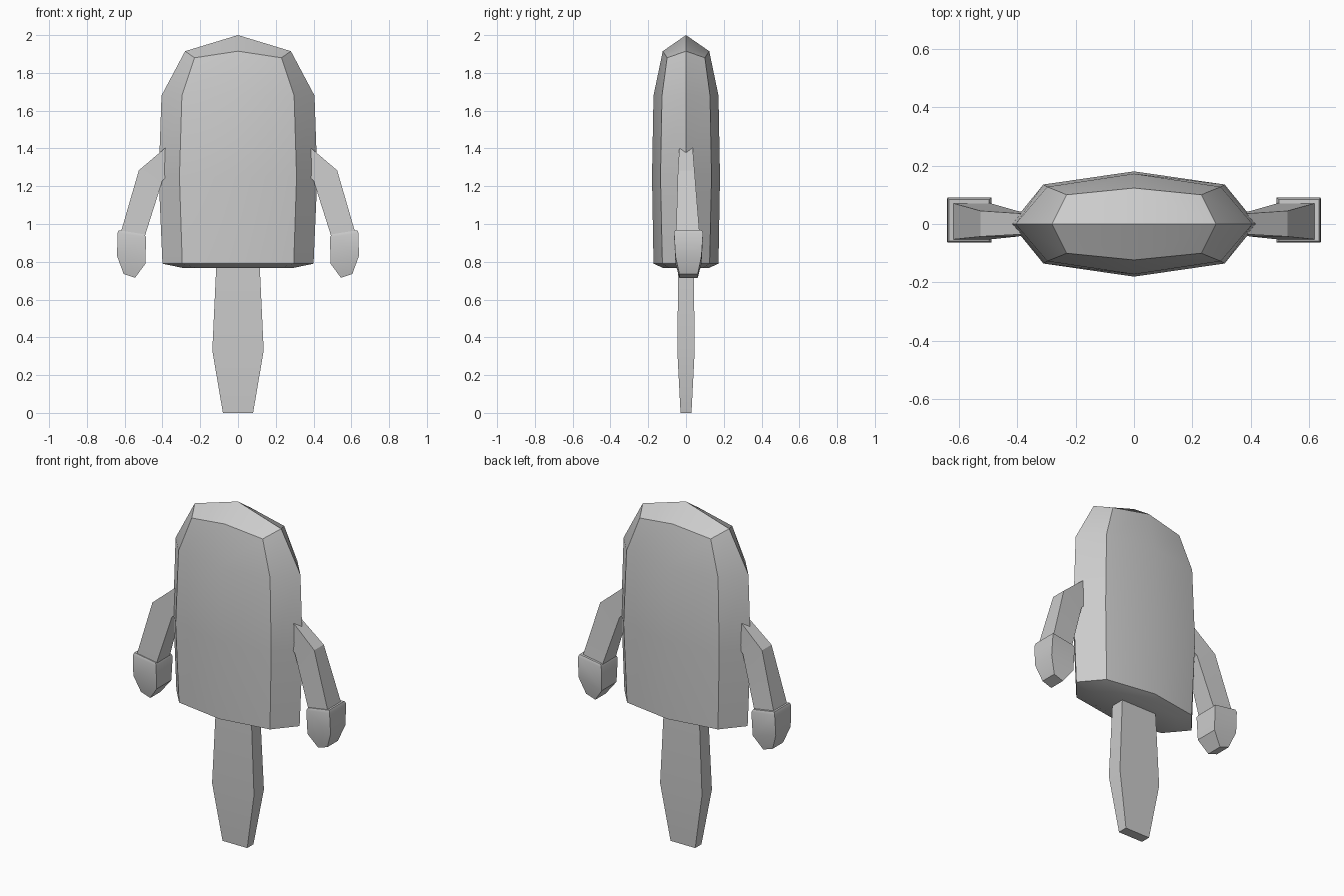
import bpy, bmesh, math

cube = bpy.data.objects.get("Cube")
if cube:
    bpy.data.objects.remove(cube, do_unlink=True)

grey = bpy.data.materials.new("plain_grey")
grey.use_nodes = True
grey.diffuse_color = (0.6, 0.6, 0.6, 1)
grey.node_tree.nodes["Principled BSDF"].inputs["Base Color"].default_value = (0.6, 0.6, 0.6, 1)


def loft(name, rings, peak=None, mirror=False):
    """Skin equal-length rings; close the end with a cap or a peak of quads."""
    bm = bmesh.new()
    loops = [[bm.verts.new(p) for p in ring] for ring in rings]
    n = len(loops[0])
    for low, high in zip(loops, loops[1:]):
        for i in range(n):
            j = (i + 1) % n
            bm.faces.new((low[i], low[j], high[j], high[i]))
    bm.faces.new(loops[0])
    end = loops[-1]
    if peak:
        tip = bm.verts.new(peak)
        for i in range(0, n, 2):
            bm.faces.new((end[i], end[i + 1], end[(i + 2) % n], tip))
    else:
        bm.faces.new(end)
    if mirror:
        for v in bm.verts:
            v.co.x = -v.co.x
    bmesh.ops.recalc_face_normals(bm, faces=bm.faces)
    mesh = bpy.data.meshes.new(name)
    bm.to_mesh(mesh)
    bm.free()
    mesh.materials.append(grey)
    obj = bpy.data.objects.new(name, mesh)
    bpy.context.collection.objects.link(obj)
    bpy.ops.object.select_all(action="DESELECT")
    obj.select_set(True)
    bpy.context.view_layer.objects.active = obj
    bpy.ops.object.shade_smooth_by_angle(angle=math.radians(30))
    return obj


def body_ring(side, corner_x, corner_y, front, z, corner_z=None):
    """Eight-sided lens section, starting at the left edge."""
    cz = z if corner_z is None else corner_z
    return [(side, 0, z), (corner_x, corner_y, cz), (0, front, z), (-corner_x, corner_y, cz),
            (-side, 0, z), (-corner_x, -corner_y, cz), (0, -front, z), (corner_x, -corner_y, cz)]


def limb_ring(inner, outer, front, back):
    """Four-sided section between an inner and an outer (x, z) point."""
    (xi, zi), (xo, zo) = inner, outer
    return [(xi, front, zi), (xo, front, zo), (xo, back, zo), (xi, back, zi)]


# Body with a slightly bulging underside and a ridged top
loft("body", [
    body_ring(0.29, 0.22, 0.09, 0.12, 0.767),
    body_ring(0.40, 0.295, 0.125, 0.172, 0.79),
    body_ring(0.42, 0.31, 0.135, 0.18, 1.25),
    body_ring(0.405, 0.297, 0.127, 0.172, 1.68),
    body_ring(0.28, 0.23, 0.10, 0.123, 1.915, 1.88),
], peak=(0, 0, 2))

# Single tapered leg
loft("leg", [limb_ring((-w, z), (w, z), -d, d) for w, d, z in
             [(0.08, 0.029, 0), (0.136, 0.046, 0.33), (0.115, 0.041, 0.78)]])

# Arms and hands
for side, mirror in (("left", False), ("right", True)):
    loft(side + "_arm", [
        limb_ring((0.33, 1.29), (0.33, 1.45), -0.032, 0.032),
        limb_ring((0.40, 1.23), (0.525, 1.284), -0.043, 0.045),
        limb_ring((0.495, 0.93), (0.622, 0.95), -0.053, 0.072),
    ], mirror=mirror)
    loft(side + "_hand", [
        limb_ring((0.495, 0.945), (0.632, 0.967), -0.058, 0.084),
        limb_ring((0.487, 0.93), (0.638, 0.952), -0.063, 0.09),
        limb_ring((0.49, 0.79), (0.64, 0.83), -0.056, 0.082),
        limb_ring((0.545, 0.715), (0.605, 0.735), -0.035, 0.062),
    ], mirror=mirror)
